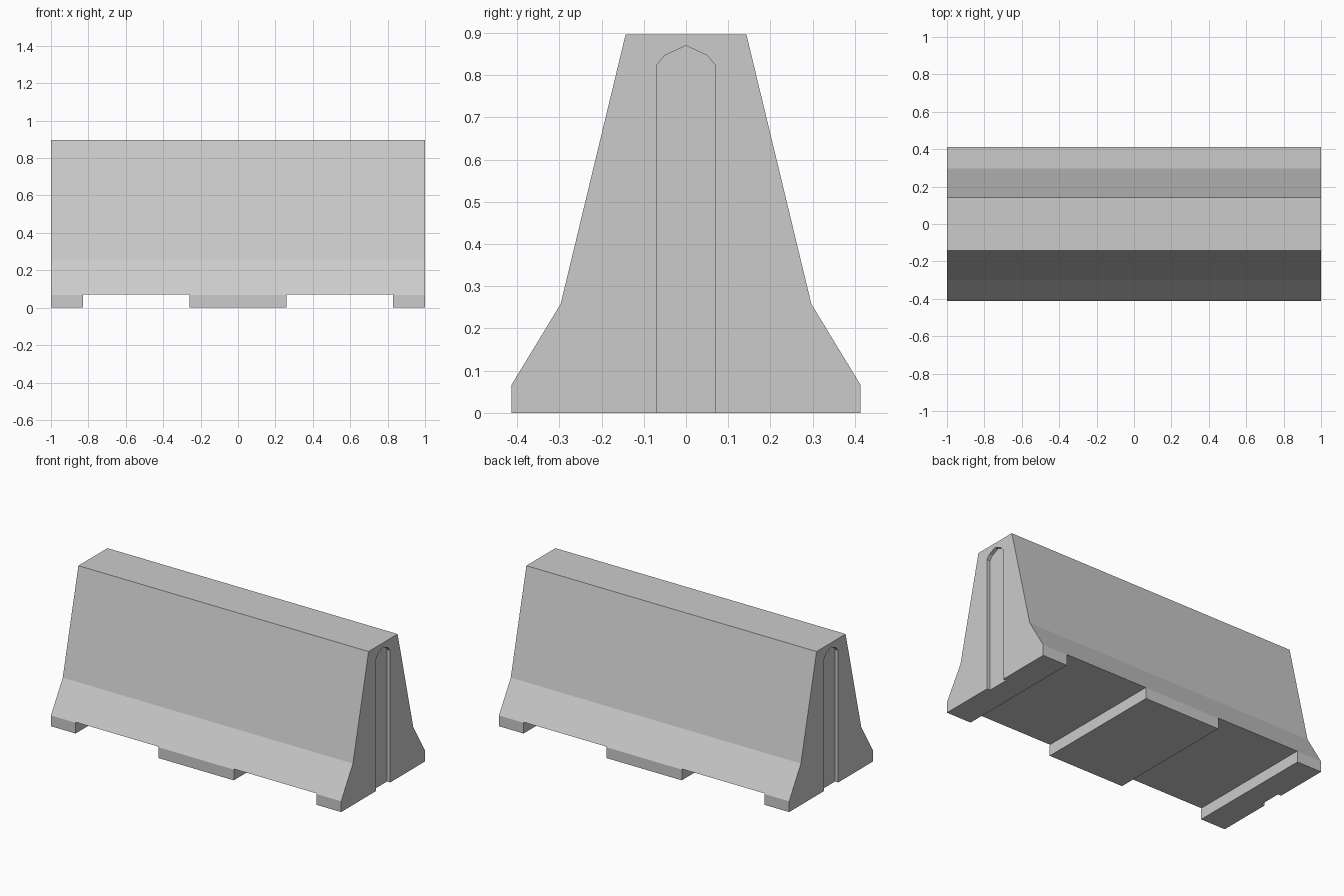
import bpy, bmesh

if "Cube" in bpy.data.objects:
    bpy.data.objects.remove(bpy.data.objects["Cube"])


def prism(name, half_profile, x0, x1):
    """Mirror a half profile of (y, z) points about y = 0 and extrude it along x."""
    left = [(-y, z) for y, z in reversed(half_profile) if y > 0]
    bm = bmesh.new()
    face = bm.faces.new([bm.verts.new((x0, y, z)) for y, z in half_profile + left])
    ext = bmesh.ops.extrude_face_region(bm, geom=[face])
    moved = [g for g in ext["geom"] if isinstance(g, bmesh.types.BMVert)]
    bmesh.ops.translate(bm, verts=moved, vec=(x1 - x0, 0, 0))
    bmesh.ops.recalc_face_normals(bm, faces=bm.faces)
    mesh = bpy.data.meshes.new(name)
    bm.to_mesh(mesh)
    bm.free()
    obj = bpy.data.objects.new(name, mesh)
    bpy.context.collection.objects.link(obj)
    return obj


# Barrier body: wide foot, sloped toe, steep upper wall
barrier = prism("concrete_barrier",
                [(0.413, 0), (0.413, 0.067), (0.297, 0.258), (0.143, 0.897)], -1, 1)

# Cutters: two drainage openings under the body and an arched slot in each end
opening = [(0.6, -0.1), (0.6, 0.07)]
slot = [(0.07, -0.1), (0.07, 0.823), (0.05, 0.847), (0, 0.87)]
cutters = []
for side, label in ((-1, "left"), (1, "right")):
    cutters.append(prism(label + "_opening_cutter", opening, side * 0.26, side * 0.83))
    cutters.append(prism(label + "_slot_cutter", slot, side * 0.978, side * 1.1))

# Apply the cuts
bpy.context.view_layer.objects.active = barrier
for cutter in cutters:
    cutter.hide_render = True
    mod = barrier.modifiers.new(cutter.name, "BOOLEAN")
    mod.operation = "DIFFERENCE"
    mod.solver = "EXACT"
    mod.object = cutter
    bpy.ops.object.modifier_apply(modifier=mod.name)
    bpy.data.objects.remove(cutter)
